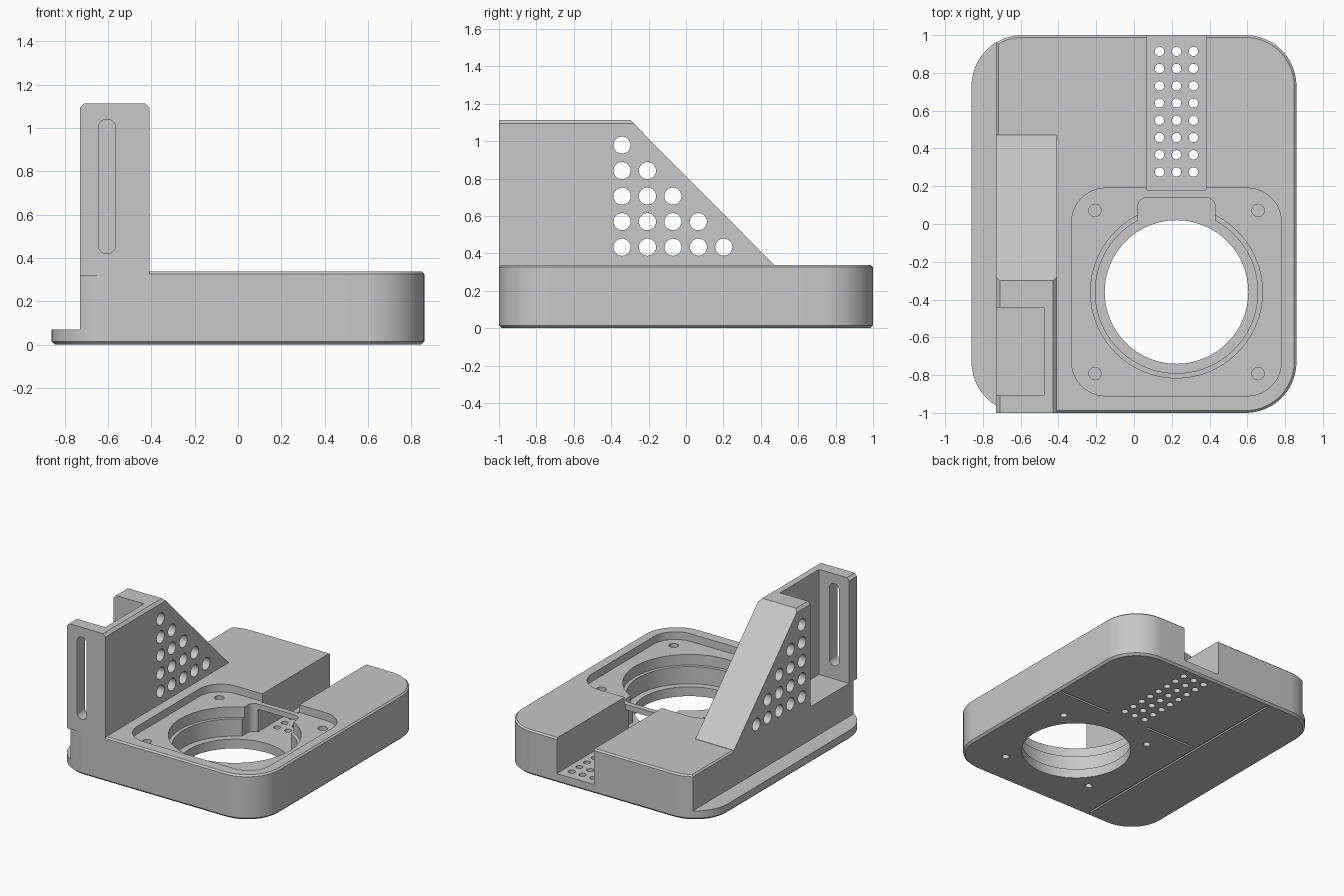
import bpy
import bmesh
from math import sin, cos, pi, radians

old = bpy.data.objects.get("Cube")
if old:
    bpy.data.objects.remove(old, do_unlink=True)

grey = bpy.data.materials.new("plain grey")
grey.use_nodes = True
grey.diffuse_color = (0.58, 0.58, 0.58, 1)
grey.node_tree.nodes["Principled BSDF"].inputs["Base Color"].default_value = (0.58, 0.58, 0.58, 1)


def loft(name, rings):
    """Closed solid through rings of matching points."""
    bm = bmesh.new()
    loops = [[bm.verts.new(p) for p in ring] for ring in rings]
    n = len(loops[0])
    for a, b in zip(loops, loops[1:]):
        for i in range(n):
            j = (i + 1) % n
            bm.faces.new((a[i], a[j], b[j], b[i]))
    bm.faces.new(loops[0][::-1])
    bm.faces.new(loops[-1])
    bmesh.ops.recalc_face_normals(bm, faces=bm.faces)
    mesh = bpy.data.meshes.new(name)
    bm.to_mesh(mesh)
    bm.free()
    mesh.materials.append(grey)
    obj = bpy.data.objects.new(name, mesh)
    bpy.context.collection.objects.link(obj)
    return obj


def rounded(x0, x1, y0, y1, r, steps=12):
    """Rounded rectangle as a list of 2D points."""
    pts = []
    corners = ((x1 - r, y1 - r), (x0 + r, y1 - r), (x0 + r, y0 + r), (x1 - r, y0 + r))
    for k, (cx, cy) in enumerate(corners):
        for i in range(steps + 1):
            a = (k + i / steps) * pi / 2
            pts.append((cx + r * cos(a), cy + r * sin(a)))
    return pts


def prism(name, pts, axis, lo, hi):
    """Extrude a 2D outline along x, y or z."""
    place = {"x": lambda p, t: (t, p[0], p[1]),
             "y": lambda p, t: (p[0], t, p[1]),
             "z": lambda p, t: (p[0], p[1], t)}[axis]
    return loft(name, [[place(p, t) for p in pts] for t in (lo, hi)])


def box(name, x0, x1, y0, y1, z0, z1):
    return prism(name, [(x0, y0), (x1, y0), (x1, y1), (x0, y1)], "z", z0, z1)


def disc(u, v, r, n=24):
    return [(u + r * cos(2 * pi * i / n), v + r * sin(2 * pi * i / n)) for i in range(n)]


def layered(name, levels, left_limit):
    """Rounded slab with chamfered rims; levels are (height, inset)."""
    rings = []
    for z, d in levels:
        outline = rounded(-0.86 + d, 0.86 - d, -1 + d, 1 - d, 0.27 - d, 20)
        rings.append([(max(x, left_limit + d), y, z) for x, y in outline])
    return loft(name, rings)


# Main solids
base_plate = layered("base_plate", [(0, 0.015), (0.015, 0), (0.07, 0)], -1)
main_body = layered("main_body", [(0.07, 0), (0.327, 0), (0.338, 0.012)], -0.73)
L, R, TOP, C = -0.73, -0.408, 1.114, 0.02
tower = prism("tower", [(L, 0.32), (R, 0.32), (R, TOP - C), (R - C, TOP),
                        (L + C, TOP), (L, TOP - C)], "y", -1, 0.47)

# Cutters for the tower: ramp, side pocket, front slot and hole pattern
ramp = prism("ramp_cut", [(-0.30, TOP), (-0.30, 1.4), (0.8, 1.4), (0.8, 0.0), (0.49, 0.32)], "x", -1, 0)
pocket = box("pocket_cut", -0.9, -0.477, -0.906, -0.442, 0.32, 1.4)
slot = prism("slot_cut", rounded(-0.645, -0.565, 0.42, 1.04, 0.0395), "y", -1.2, -0.8)
tower_holes = [prism("hole_cut", disc(-0.342 + 0.136 * i, 0.433 + 0.1365 * j, 0.046), "x", -1, 0)
               for j in range(5) for i in range(5 - j)]

# Cutters for the round opening: recess, stepped bore and side notch
cx, cy = 0.225, -0.36
recess = prism("recess_cut", rounded(-0.33, 0.78, -0.91, 0.19, 0.18), "z", 0.28, 0.5)
lip_bore, body_bore, top_bore = [prism("bore_cut", disc(cx, cy, r, 96), "z", z, 0.5)
                                 for r, z in ((0.38, -0.2), (0.43, 0.0), (0.455, 0.20))]
notch = prism("notch_cut", rounded(0.02, 0.43, -0.2, 0.14, 0.05), "z", 0.0, 0.5)
screw_holes = [prism("screw_cut", disc(cx + sx * 0.432, cy + sy * 0.432, 0.033), "z", 0.12, 0.5)
               for sx in (-1, 1) for sy in (-1, 1)]

# Cutters for the cable channel, its tunnel into the bore and the vents
channel = box("channel_cut", 0.07, 0.38, 0.18, 1.2, 0.0, 0.5)
tunnel = box("tunnel_cut", 0.07, 0.38, -0.1, 0.3, 0.0, 0.24)
vents = [prism("vent_cut", disc(0.135 + 0.09 * i, 0.275 + 0.0913 * j, 0.025, 16), "z", -0.1, 0.2)
         for i in range(3) for j in range(8)]

# Cutters for the underside: blind holes and thin grooves
foot_holes = []
for k in range(4):
    a = radians(40 + 90 * k)
    foot_holes.append(prism("foot_cut", disc(cx + 0.5 * cos(a), cy + 0.5 * sin(a), 0.025, 16),
                            "z", -0.1, 0.06))
grooves = [box("groove_cut", -0.408, -0.392, -0.96, 0.96, -0.1, 0.012),
           box("groove_cut", -0.37, 0.05, 0.192, 0.208, -0.1, 0.012),
           box("groove_cut", 0.40, 0.82, 0.192, 0.208, -0.1, 0.012)]


def merge(objs):
    """Gather separate, non-touching cutters in one mesh."""
    bm = bmesh.new()
    for o in objs:
        bm.from_mesh(o.data)
        bpy.data.objects.remove(o, do_unlink=True)
    mesh = bpy.data.meshes.new("cutter")
    bm.to_mesh(mesh)
    bm.free()
    mesh.materials.append(grey)
    obj = bpy.data.objects.new("cutter", mesh)
    bpy.context.collection.objects.link(obj)
    return obj


tower_holes, screw_holes, vents, foot_holes, grooves = [
    merge(g) for g in (tower_holes, screw_holes, vents, foot_holes, grooves)]

cuts = {
    tower: [ramp, pocket, slot, tower_holes],
    main_body: [pocket, recess, body_bore, top_bore, notch, screw_holes, channel, tunnel],
    base_plate: [lip_bore, vents, foot_holes, grooves],
}
for part, cutters in cuts.items():
    for c in cutters:
        mod = part.modifiers.new("cut", "BOOLEAN")
        mod.operation = "DIFFERENCE"
        mod.solver = "EXACT"
        mod.object = c

# Bake the cuts and remove the cutters
bpy.context.view_layer.update()
graph = bpy.context.evaluated_depsgraph_get()
baked = {p: bpy.data.meshes.new_from_object(p.evaluated_get(graph)) for p in cuts}
for part, mesh in baked.items():
    part.modifiers.clear()
    part.data = mesh
for c in {c for group in cuts.values() for c in group}:
    bpy.data.objects.remove(c, do_unlink=True)

# Smooth the round walls, keep the edges crisp
bpy.ops.object.select_all(action="DESELECT")
for part in cuts:
    part.select_set(True)
bpy.context.view_layer.objects.active = main_body
bpy.ops.object.shade_smooth_by_angle(angle=radians(30))
